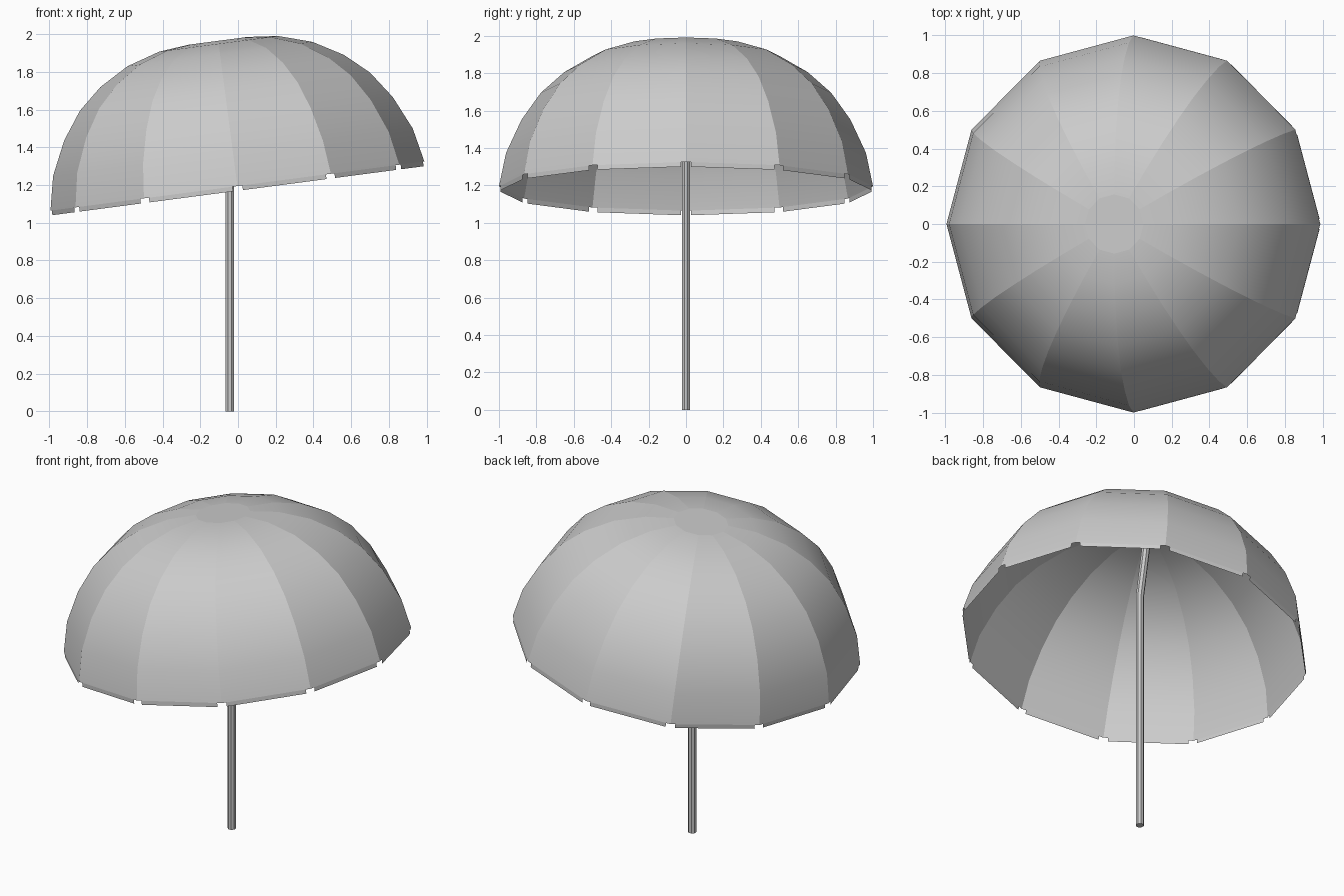
import bpy, bmesh, math
from mathutils import Matrix, Vector

if "Cube" in bpy.data.objects:
    bpy.data.objects.remove(bpy.data.objects["Cube"])

SIDES = 12
TILT = Matrix.Translation((0, 0, 1.17)) @ Matrix.Rotation(math.radians(-7.5), 4, 'Y')
# (radius, height) of each canopy ring, rim to crown
PROFILE = [(1.0, 0.025), (0.962, 0.206), (0.879, 0.385), (0.776, 0.53),
           (0.651, 0.641), (0.495, 0.731), (0.318, 0.786), (0.157, 0.802)]


def ring_point(r, h, i):
    a = 2 * math.pi * i / SIDES
    return Vector((r * math.cos(a), r * math.sin(a), h))


def make_object(name, bm, matrix=None):
    mesh = bpy.data.meshes.new(name)
    if matrix:
        bm.transform(matrix)
    bm.to_mesh(mesh)
    bm.free()
    obj = bpy.data.objects.new(name, mesh)
    bpy.context.collection.objects.link(obj)
    return obj


# Canopy: twelve gores, smooth along their length and creased at the seams
bm = bmesh.new()
rings = [[bm.verts.new(ring_point(r, h, i)) for i in range(SIDES)] for r, h in PROFILE]
for lo, hi in zip(rings, rings[1:]):
    for i in range(SIDES):
        j = (i + 1) % SIDES
        bm.faces.new((lo[i], lo[j], hi[j], hi[i])).smooth = True
        bm.edges.get((lo[i], hi[i])).smooth = False
bm.faces.new(rings[-1])
for e in bm.faces[:] and [e for e in bm.edges if all(v in rings[-1] for v in e.verts)]:
    e.smooth = False
make_object("canopy", bm, TILT)

# Valance: one short flap per gore, with a gap at every corner
bm = bmesh.new()
gap = 0.053
for i in range(SIDES):
    quad = []
    for h, t in ((0, gap), (0, 1 - gap), (0.025, 1 - gap), (0.025, gap)):
        quad.append(bm.verts.new(ring_point(1, h, i).lerp(ring_point(1, h, i + 1), t)))
    bm.faces.new(quad)
make_object("valance", bm, TILT)

# Pole: vertical shaft bending at the tilt joint towards the crown
bm = bmesh.new()
crown = TILT @ Vector((0, 0, 0.795))
path = [Vector((-0.043, 0, 0)), Vector((-0.043, 0, 1.5)), crown]
loops = []
for p in path:
    loops.append([bm.verts.new(p + Vector((0.024 * math.cos(a), 0.024 * math.sin(a), 0)))
                  for a in [2 * math.pi * (k + 0.5) / 8 for k in range(8)]])
for lo, hi in zip(loops, loops[1:]):
    for k in range(8):
        m = (k + 1) % 8
        bm.faces.new((lo[k], lo[m], hi[m], hi[k]))
bm.faces.new(loops[0][::-1])
bm.faces.new(loops[-1])
make_object("pole", bm)
